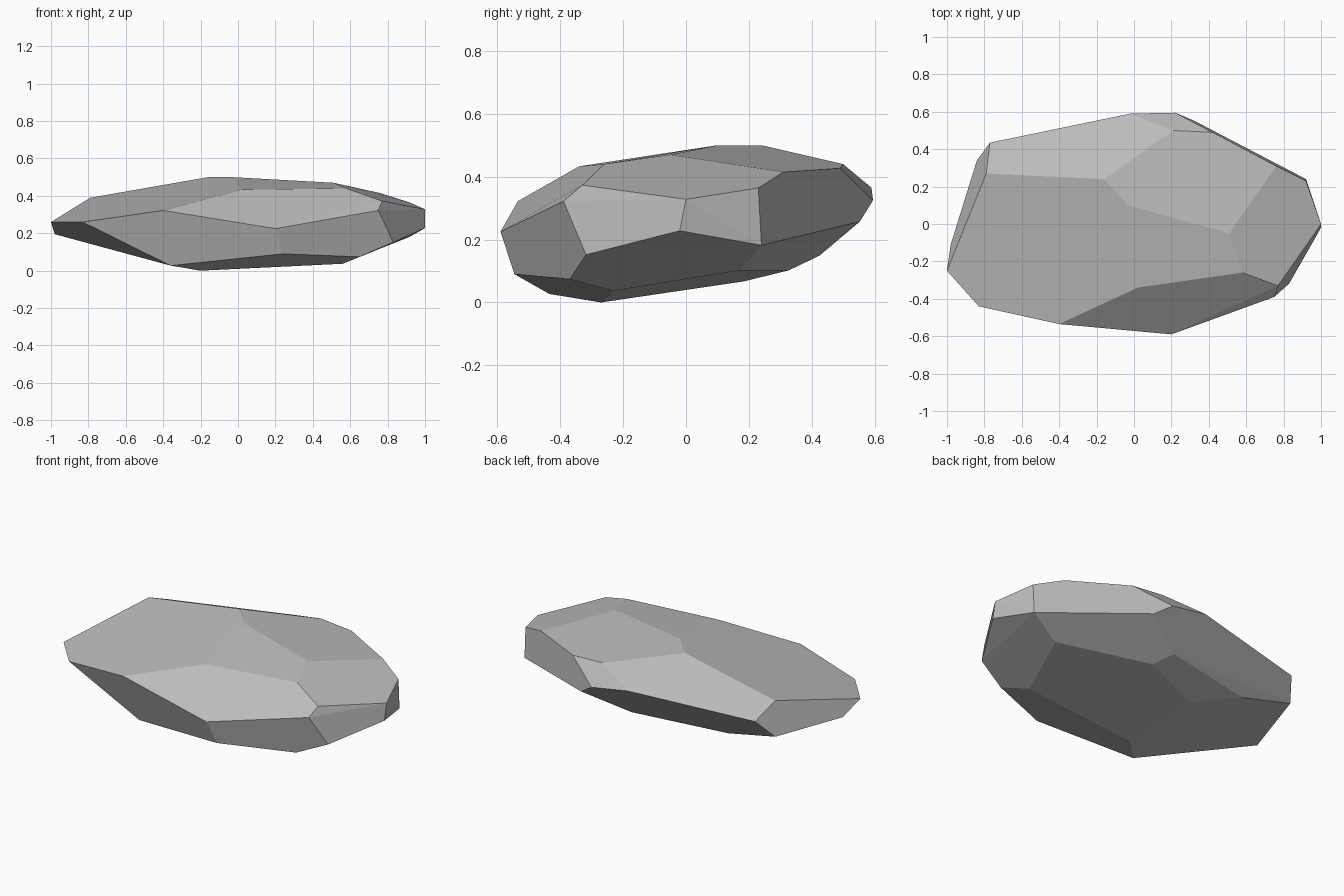
import bpy
import bmesh
from math import radians

default = bpy.data.objects.get("Cube")
if default:
    bpy.data.objects.remove(default, do_unlink=True)

# Plain stone material
stone = bpy.data.materials.new("stone_grey")
stone.use_nodes = True
colour = (0.5, 0.5, 0.5, 1)
stone.diffuse_color = colour
bsdf = next(n for n in stone.node_tree.nodes if n.type == "BSDF_PRINCIPLED")
bsdf.inputs["Base Color"].default_value = colour

# Corners of the chipped boulder
crown = [(-.16, .24, .5), (-.03, .1, .5), (.51, -.05, .47), (.58, -.26, .44),
         (.02, -.34, .433), (-.79, .27, .39), (.76, .31, .415), (.21, .5, .44), (.42, .49, .427)]
girdle = [(-1, -.25, .26), (-.83, -.44, .26), (-.4, -.535, .322), (.2, -.59, .225),
          (.75, -.39, .322), (.77, -.33, .373), (1, 0, .328), (.92, .23, .364),
          (1, -.02, .228), (.22, .595, .325), (-.02, .59, .365), (-.77, .435, .32)]
underside = [(-.98, -.11, .195), (-.84, .34, .21), (-.36, -.435, .027), (-.2, -.27, 0),
             (.56, -.23, .037), (.65, -.37, .074), (.24, -.546, .09), (.83, -.318, .152),
             (.92, .24, .182), (.71, .17, .102), (.14, .327, .102), (.07, .425, .149),
             (-.24, .184, .067), (.32, .553, .257), (-.51, .32, .135)]

# Wrap the corners in a convex shell and merge nearly flat facets
bm = bmesh.new()
for corner in crown + girdle + underside:
    bm.verts.new(corner)
hull = bmesh.ops.convex_hull(bm, input=bm.verts)
loose = [v for v in bm.verts if not v.link_faces]
bmesh.ops.delete(bm, geom=loose, context="VERTS")
bmesh.ops.dissolve_limit(bm, angle_limit=radians(4), verts=bm.verts, edges=bm.edges)
bmesh.ops.recalc_face_normals(bm, faces=bm.faces)

mesh = bpy.data.meshes.new("boulder")
bm.to_mesh(mesh)
bm.free()
mesh.materials.append(stone)
boulder = bpy.data.objects.new("boulder", mesh)
bpy.context.collection.objects.link(boulder)
